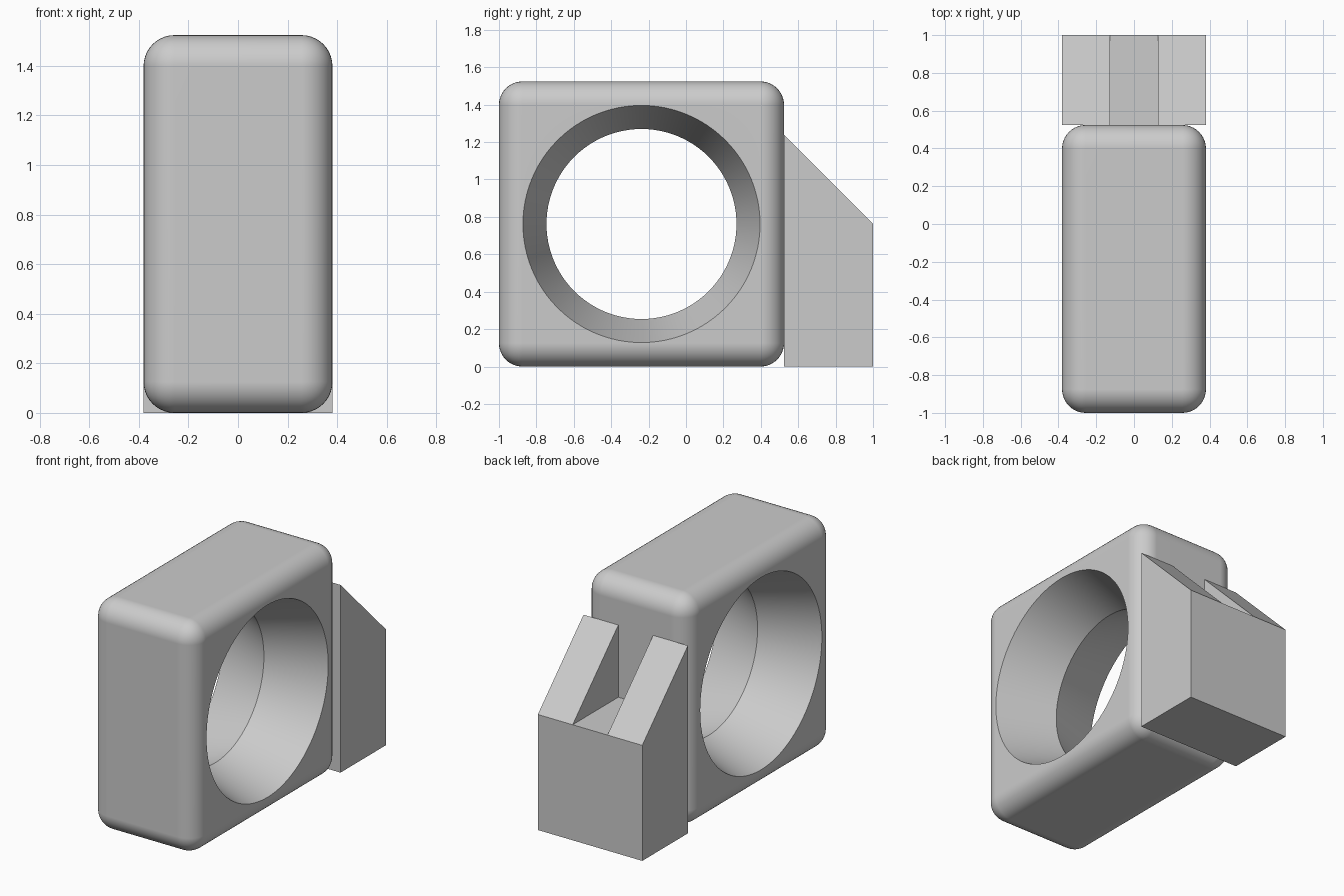
import bpy, bmesh, math
from mathutils import Matrix, Vector

cube = bpy.data.objects.get("Cube")
if cube:
    bpy.data.objects.remove(cube, do_unlink=True)

HALF_W = 0.381       # half width along x
SIZE = 1.524         # height and depth of the square body
BODY_Y = -1 + SIZE / 2
BODY_BACK = -1 + SIZE

grey = bpy.data.materials.new("plain grey")
grey.use_nodes = True
grey.diffuse_color = (0.6, 0.6, 0.6, 1)
grey.node_tree.nodes["Principled BSDF"].inputs["Base Color"].default_value = (0.6, 0.6, 0.6, 1)


def make_object(name, bm):
    bmesh.ops.recalc_face_normals(bm, faces=bm.faces)
    mesh = bpy.data.meshes.new(name)
    bm.to_mesh(mesh)
    bm.free()
    mesh.materials.append(grey)
    obj = bpy.data.objects.new(name, mesh)
    bpy.context.collection.objects.link(obj)
    return obj


# Rounded square body
bm = bmesh.new()
bmesh.ops.create_cube(bm, size=1, matrix=Matrix.Translation((0, BODY_Y, SIZE / 2))
                      @ Matrix.Diagonal((2 * HALF_W, SIZE, SIZE, 1)))
bmesh.ops.bevel(bm, geom=bm.edges[:], offset=0.125, segments=10, profile=0.5, affect='EDGES')
body = make_object("ring_body", bm)

# Hourglass cutter: two cones that meet at the waist
WAIST, RIM, SEGMENTS = 0.508, 0.634, 96
reach = HALF_W * 1.2
flare = WAIST + (RIM - WAIST) * 1.2
bm = bmesh.new()
rings = []
for x, radius in ((-reach, flare), (0, WAIST), (reach, flare)):
    angles = [2 * math.pi * i / SEGMENTS for i in range(SEGMENTS)]
    rings.append([bm.verts.new((x, BODY_Y + radius * math.cos(a), SIZE / 2 + radius * math.sin(a)))
                  for a in angles])
for lower, upper in zip(rings, rings[1:]):
    for i in range(SEGMENTS):
        j = (i + 1) % SEGMENTS
        bm.faces.new((lower[i], lower[j], upper[j], upper[i]))
bm.faces.new(rings[0])
bm.faces.new(rings[-1])
cutter = make_object("hole_cutter", bm)
cutter.hide_render = True

# Cut the hole and smooth the body
cut = body.modifiers.new("hole", 'BOOLEAN')
cut.operation = 'DIFFERENCE'
cut.solver = 'EXACT'
cut.object = cutter
bpy.ops.object.select_all(action='DESELECT')
body.select_set(True)
bpy.context.view_layer.objects.active = body
bpy.ops.object.modifier_apply(modifier=cut.name)
bpy.data.objects.remove(cutter, do_unlink=True)
bpy.ops.object.shade_smooth_by_angle(angle=math.radians(30))
weighted = body.modifiers.new("flat sides", 'WEIGHTED_NORMAL')
weighted.keep_sharp = True

# Sloped rear block: a U section swept back, its top lowered to the groove floor
FLOOR, TOP, GROOVE = 0.762, 1.238, 0.127
half = [(HALF_W, 0), (HALF_W, TOP), (GROOVE, TOP), (GROOVE, FLOOR)]
section = half + [(-x, z) for x, z in reversed(half)]
bm = bmesh.new()
front = bm.faces.new([bm.verts.new((x, BODY_BACK, z)) for x, z in section])
swept = bmesh.ops.extrude_face_region(bm, geom=[front], use_keep_orig=True)
for v in (g for g in swept["geom"] if isinstance(g, bmesh.types.BMVert)):
    v.co = Vector((v.co.x, 1, min(v.co.z, FLOOR)))
bmesh.ops.remove_doubles(bm, verts=bm.verts, dist=0.0001)
make_object("rear_sight_block", bm)
